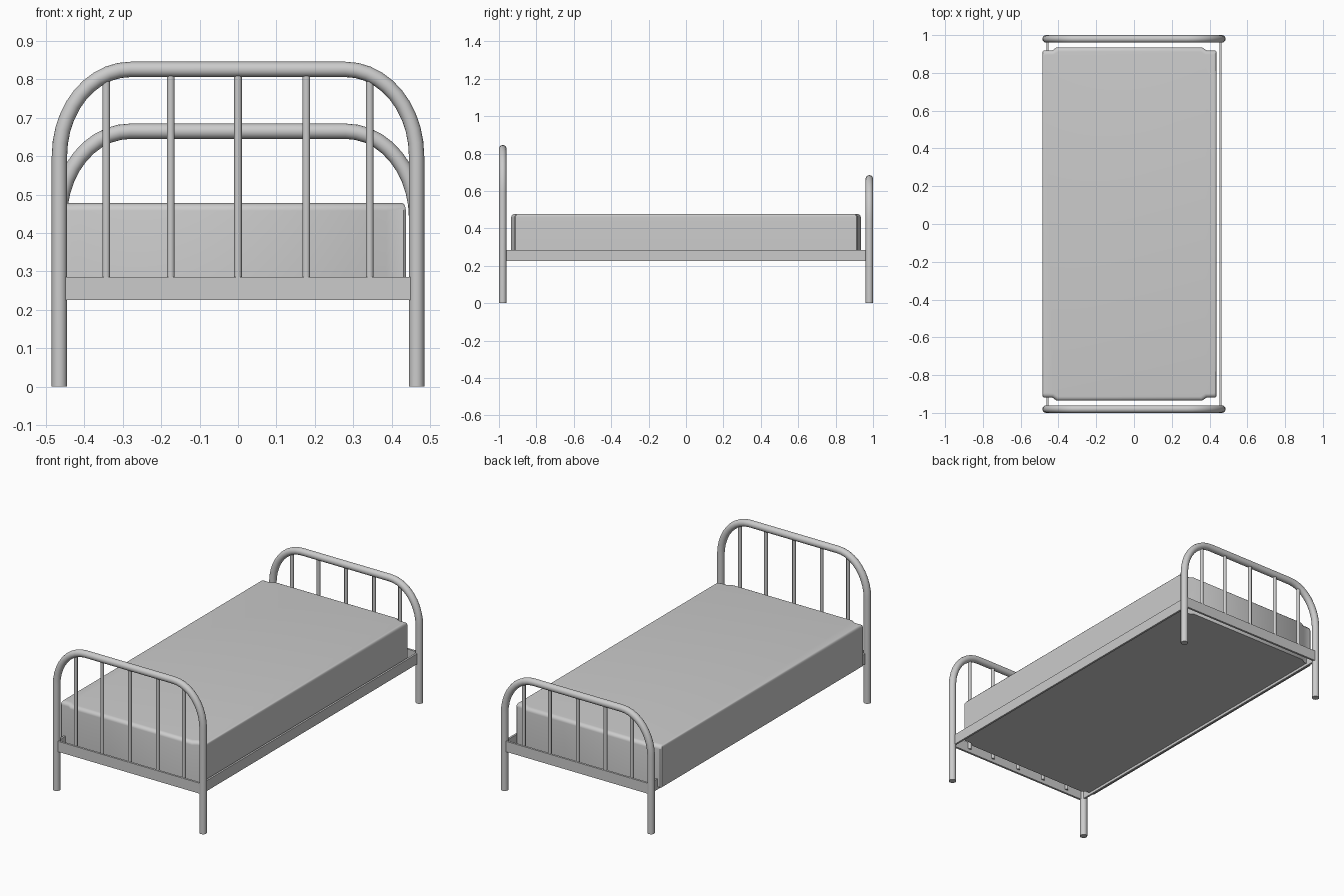
import bpy
import bmesh
import math

cube = bpy.data.objects.get("Cube")
if cube:
    bpy.data.objects.remove(cube, do_unlink=True)

grey = bpy.data.materials.new("mid_grey")
grey.use_nodes = True
grey.diffuse_color = (0.6, 0.6, 0.6, 1)
grey.node_tree.nodes["Principled BSDF"].inputs["Base Color"].default_value = (0.6, 0.6, 0.6, 1)

LEG_X, LEG_Y, TUBE_R = 0.465, 0.98, 0.02
RAIL_LOW, RAIL_TOP = 0.225, 0.285
BEND_X, BEND_Z = 0.185, 0.226


def finish(name, bm, smooth=True):
    bmesh.ops.recalc_face_normals(bm, faces=bm.faces)
    mesh = bpy.data.meshes.new(name)
    bm.to_mesh(mesh)
    bm.free()
    mesh.materials.append(grey)
    obj = bpy.data.objects.new(name, mesh)
    bpy.context.collection.objects.link(obj)
    if smooth:
        bpy.ops.object.select_all(action="DESELECT")
        obj.select_set(True)
        bpy.context.view_layer.objects.active = obj
        bpy.ops.object.shade_smooth_by_angle(angle=math.radians(40))


def loft(name, rings):
    """Join closed rings of points into a capped skin."""
    bm = bmesh.new()
    loops = [[bm.verts.new(p) for p in ring] for ring in rings]
    n = len(loops[0])
    for a, b in zip(loops, loops[1:]):
        for i in range(n):
            j = (i + 1) % n
            bm.faces.new((a[i], a[j], b[j], b[i]))
    bm.faces.new(loops[0])
    bm.faces.new(loops[-1])
    finish(name, bm)


def tube(name, path, y, radius, sides=16):
    """Sweep a circle along a path of (x, z) points."""
    rings = []
    for i, (x, z) in enumerate(path):
        x0, z0 = path[max(i - 1, 0)]
        x1, z1 = path[min(i + 1, len(path) - 1)]
        length = math.hypot(x1 - x0, z1 - z0)
        nx, nz = -(z1 - z0) / length, (x1 - x0) / length
        ring = []
        for k in range(sides):
            a = math.tau * k / sides
            c = radius * math.cos(a)
            ring.append((x + nx * c, y + radius * math.sin(a), z + nz * c))
        rings.append(ring)
    loft(name, rings)


def box(name, low, high):
    bm = bmesh.new()
    bmesh.ops.create_cube(bm, size=1)
    for v in bm.verts:
        v.co = [h if c > 0 else l for c, l, h in zip(v.co, low, high)]
    finish(name, bm, smooth=False)


def arch_height(x, top):
    """Centreline height of the bent tube at a given x."""
    t = max(0, abs(x) - (LEG_X - BEND_X)) / BEND_X
    return top - BEND_Z + BEND_Z * math.sqrt(max(0, 1 - t * t))


# Bent tube frames with spindles and flat cross bars
for end, sign, top in (("head", -1, 0.826), ("foot", 1, 0.665)):
    y = sign * LEG_Y
    half = [(-LEG_X, 0)]
    for i in range(11):
        a = math.pi / 2 * i / 10
        half.append((-LEG_X + BEND_X * (1 - math.cos(a)),
                     top - BEND_Z + BEND_Z * math.sin(a)))
    tube(end + "_frame", half + [(-x, z) for x, z in reversed(half)], y, TUBE_R)

    for i, x in enumerate((-0.343, -0.175, 0, 0.178, 0.343)):
        tube(f"{end}_spindle_{i + 1}",
             [(x, RAIL_LOW + 0.02), (x, arch_height(x, top))], y, 0.01, 12)

    near, far = sorted((y, y + sign * 0.012))
    box(end + "_bar", (-0.453, near, RAIL_LOW), (0.453, far, RAIL_TOP))

# Side rails
for side, sign in (("left", 1), ("right", -1)):
    near, far = sorted((sign * 0.452, sign * 0.463))
    box(side + "_rail", (near, -0.97, RAIL_LOW), (far, 0.97, RAIL_TOP))

# Mattress sunk between the rails, with stepped corners and a rounded top edge
MID_X, HALF_X, HALF_Y = -0.024, 0.461, 0.935
corner = [(HALF_X, 0.912), (0.455, 0.918), (0.41, 0.918), (0.385, HALF_Y)]
outline = (corner + [(-x, y) for x, y in reversed(corner)]
           + [(-x, -y) for x, y in corner]
           + [(x, -y) for x, y in reversed(corner)])
levels = [(0, 0.24)]
for i in range(6):
    a = math.pi / 2 * i / 5
    levels.append((1 - math.cos(a), 0.458 + 0.02 * math.sin(a)))
loft("mattress", [[(MID_X + x * (1 - 0.01 * inset / HALF_X),
                    y * (1 - 0.022 * inset / HALF_Y), z)
                   for x, y in outline] for inset, z in levels])
